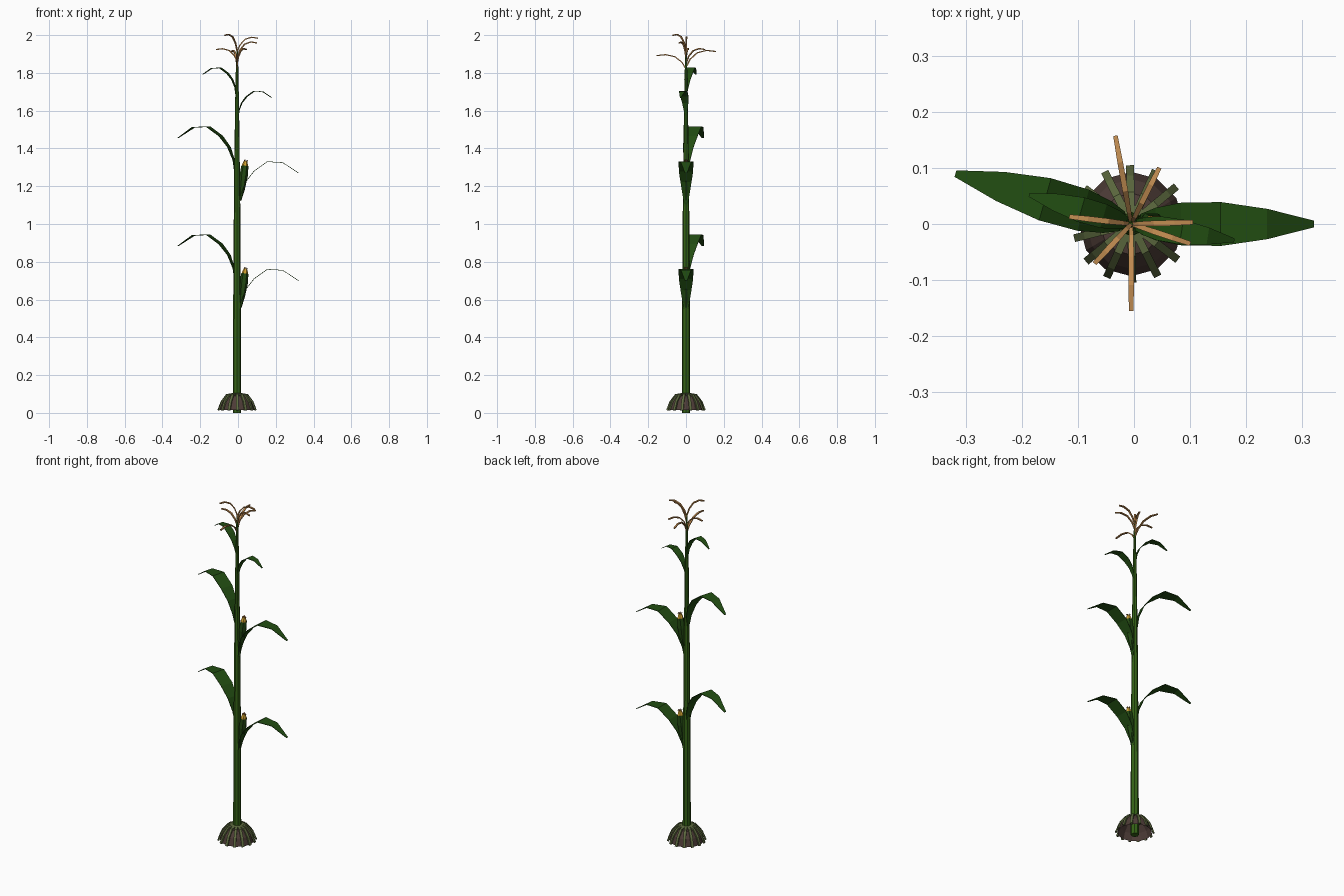
import bpy, bmesh, math
from mathutils import Vector, Matrix

if "Cube" in bpy.data.objects:
    bpy.data.objects.remove(bpy.data.objects["Cube"])


def material(name, col):
    m = bpy.data.materials.new(name)
    m.diffuse_color = (*col, 1)
    m.use_nodes = True
    m.node_tree.nodes["Principled BSDF"].inputs["Base Color"].default_value = m.diffuse_color
    return m


STALK = material("stalk green", (0.035, 0.125, 0.008))
LEAF = material("leaf green", (0.016, 0.075, 0.006))
HUSK = material("husk green", (0.016, 0.065, 0.006))
CORN = material("kernel yellow", (0.65, 0.36, 0.03))
SILK = material("silk brown", (0.22, 0.09, 0.025))
TASSEL = material("tassel tan", (0.55, 0.27, 0.085))
ROOT = material("root olive", (0.11, 0.145, 0.05))
DIRT = material("soil brown", (0.075, 0.045, 0.038))
CX = -0.005  # stalk axis


def finish(name, bm, mat, matrix=None):
    bmesh.ops.recalc_face_normals(bm, faces=bm.faces)
    me = bpy.data.meshes.new(name)
    bm.to_mesh(me)
    bm.free()
    me.materials.append(mat)
    ob = bpy.data.objects.new(name, me)
    if matrix:
        ob.matrix_world = matrix
    bpy.context.collection.objects.link(ob)
    return ob


def lathe(name, profile, sides, mat, matrix, cap=False):
    """Turn (radius, z) profile around z."""
    bm = bmesh.new()
    rings = [[bm.verts.new((r * math.cos(2 * math.pi * i / sides),
                            r * math.sin(2 * math.pi * i / sides), z))
              for i in range(sides)] for r, z in profile]
    for a, b in zip(rings, rings[1:]):
        for i in range(sides):
            j = (i + 1) % sides
            bm.faces.new((a[i], a[j], b[j], b[i]))
    if cap:
        bm.faces.new(rings[0])
        bm.faces.new(rings[-1])
    return finish(name, bm, mat, matrix)


def strip(name, pts, mat, matrix, thick=0.0):
    """Ribbon in the local xz plane; pts are (radius, z, half width)."""
    bm = bmesh.new()
    rows = [(bm.verts.new((r, -w, z)), bm.verts.new((r, w, z))) for r, z, w in pts]
    for a, b in zip(rows, rows[1:]):
        bm.faces.new((a[0], b[0], b[1], a[1]))
    ob = finish(name, bm, mat, matrix)
    if thick:
        mod = ob.modifiers.new("thickness", 'SOLIDIFY')
        mod.thickness = thick
        mod.offset = 0
    return ob


def place(z, deg=0, x=CX):
    return Matrix.Translation((x, 0, z)) @ Matrix.Rotation(math.radians(deg), 4, 'Z')


# Tapered stalk
lathe("stalk", [(0.022, 0), (0.021, 0.5), (0.017, 1.1), (0.011, 1.6), (0.006, 1.85), (0.003, 1.93)],
      8, STALK, place(0), cap=True)

# Soil mound, open underneath
lathe("soil_mound", [(0.093, 0.014), (0.08, 0.055), (0.055, 0.09), (0.018, 0.098)],
      12, DIRT, place(0))

# Ring of prop roots
for i in range(14):
    strip(f"prop_root_{i}", [(0.015, 0.102, 0.007), (0.055, 0.096, 0.007),
                             (0.083, 0.06, 0.007), (0.101, 0.014, 0.007)],
          ROOT, place(0, 14 + i * 360 / 14), 0.008)

# Arching leaves, alternating sides
blade = [(0.012, 0, 0.005), (0.018, 0.07, 0.018), (0.045, 0.14, 0.029), (0.09, 0.198, 0.038),
         (0.16, 0.248, 0.039), (0.242, 0.243, 0.027), (0.325, 0.188, 0.006)]
for i, (z, deg, s) in enumerate([(0.512, 0, 1), (0.696, 164, 1), (1.082, 0, 1),
                                 (1.268, 164, 1), (1.562, -9, 0.57), (1.683, 164, 0.58)]):
    strip(f"leaf_{i}", [(r * s, h * s, w * s) for r, h, w in blade],
          LEAF, place(z, deg), 0.003)

# Ears: husk cup, kernels and silk tuft, leaning outward
for i, z in enumerate((0.555, 1.125)):
    m = Matrix.Translation((0.014, 0, z)) @ Matrix.Rotation(math.radians(7), 4, 'Y')
    lathe(f"ear_husk_{i}", [(0.004, 0), (0.015, 0.06), (0.022, 0.13), (0.019, 0.185)], 6, HUSK, m)
    lathe(f"ear_kernels_{i}", [(0.016, 0.12), (0.016, 0.19), (0.009, 0.21)], 6, CORN, m, cap=True)
    for k in range(3):
        strip(f"ear_silk_{i}_{k}", [(0.0, 0.205, 0.003), (0.007, 0.216, 0.003), (0.013, 0.21, 0.002)],
              SILK, m @ Matrix.Rotation(math.radians(120 * k), 4, 'Z'), 0.003)

# Tassel branches: tip position and starting height
for i, (x, y, z, z0) in enumerate([(-0.07, -0.07, 2.0, 1.92), (0.105, 0.003, 1.985, 1.91),
                                   (0.1, -0.035, 1.96, 1.88), (-0.115, 0.013, 1.925, 1.86),
                                   (-0.005, -0.155, 1.893, 1.82), (-0.033, 0.157, 1.915, 1.83),
                                   (0.045, 0.1, 1.925, 1.85)]):
    d = Vector((x - CX, y))
    n, h = d.length, z - z0
    strip(f"tassel_branch_{i}", [(0, z0, 0.003), (0.14 * n, z0 + 0.5 * h, 0.004),
                                 (0.38 * n, z0 + 0.9 * h, 0.005), (0.7 * n, z + 0.05 * h, 0.005),
                                 (n, z - 0.02 * h, 0.004)],
          TASSEL, place(0, math.degrees(math.atan2(d.y, d.x))), 0.006)
